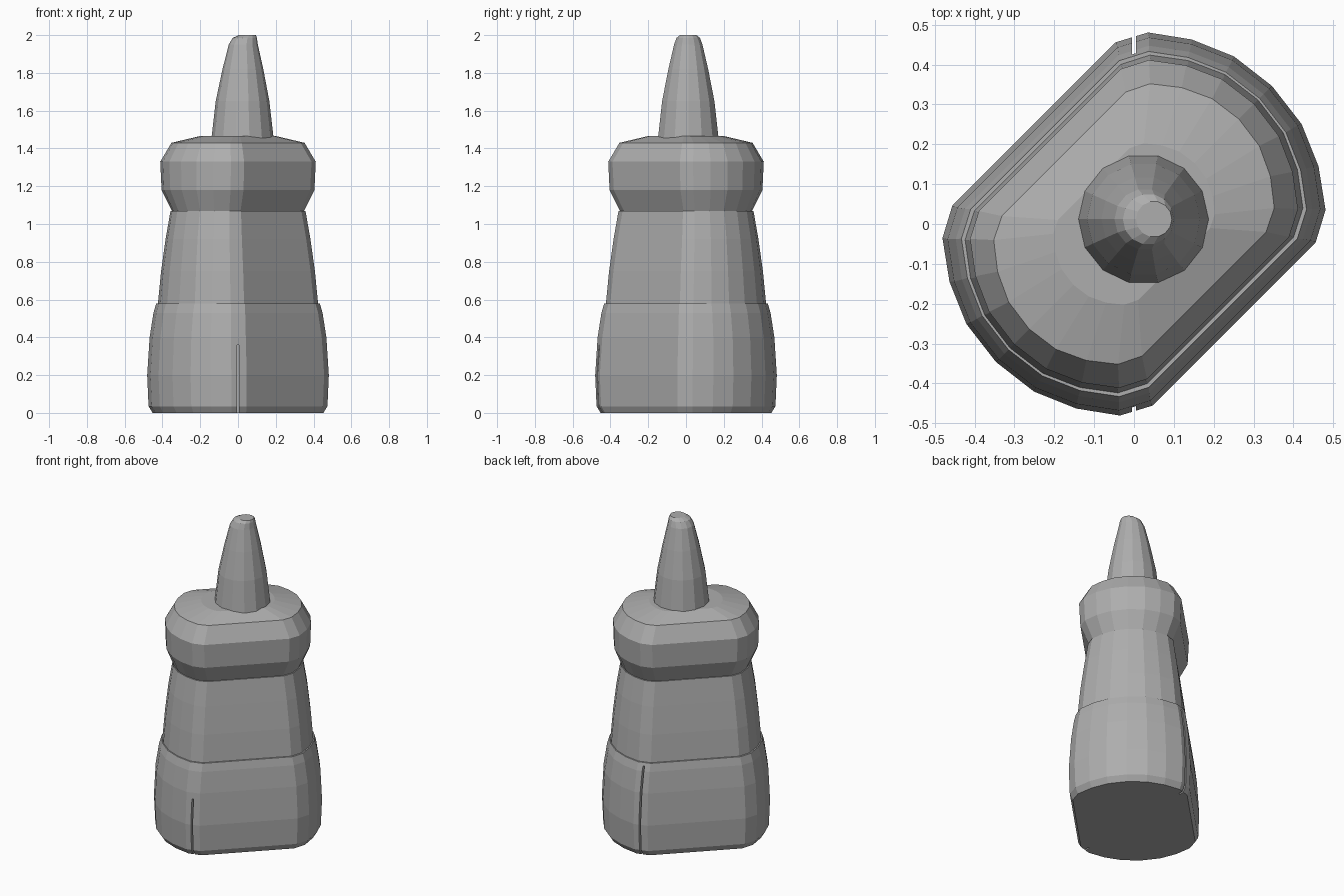
import bpy, bmesh
from math import sin, cos, pi, radians
from mathutils import Matrix, Vector

cube = bpy.data.objects.get("Cube")
if cube:
    bpy.data.objects.remove(cube, do_unlink=True)

grey = bpy.data.materials.new("plain grey")
grey.use_nodes = True
COLOUR = (0.42, 0.42, 0.42, 1)
grey.diffuse_color = COLOUR
grey.node_tree.nodes["Principled BSDF"].inputs["Base Color"].default_value = COLOUR


def add_object(name, bm):
    bmesh.ops.recalc_face_normals(bm, faces=bm.faces)
    mesh = bpy.data.meshes.new(name)
    bm.to_mesh(mesh)
    bm.free()
    mesh.materials.append(grey)
    obj = bpy.data.objects.new(name, mesh)
    bpy.context.collection.objects.link(obj)
    return obj


def loft(name, rings):
    """Skin a stack of equal-sized point rings and cap both ends."""
    bm = bmesh.new()
    loops = [[bm.verts.new(p) for p in ring] for ring in rings]
    for low, high in zip(loops, loops[1:]):
        for i in range(len(low)):
            j = (i + 1) % len(low)
            bm.faces.new((low[i], low[j], high[j], high[i]))
    bm.faces.new(loops[0][::-1])
    bm.faces.new(loops[-1])
    return add_object(name, bm)


# Oval with two flat sides: a quarter outline mirrored both ways
quarter = [(0.49, 0.0), (0.475, 0.12), (0.43, 0.225), (0.365, 0.315), (0.29, 0.355)]
half = quarter + [(-u, v) for u, v in quarter[::-1]]
outline = half + [(u, -v) for u, v in half[-2:0:-1]]
DIAGONAL = Matrix.Rotation(radians(45), 4, 'Z')


def section(z, su, sv):
    return [DIAGONAL @ Vector((u * su, v * sv, z)) for u, v in outline]


# Bottle body in two tiers with a small ledge between them
lower = loft("lower_body", [section(*s) for s in (
    (0.0, 0.94, 0.94), (0.035, 0.985, 0.985), (0.2, 1.0, 1.0),
    (0.4, 0.98, 0.965), (0.53, 0.94, 0.92), (0.58, 0.91, 0.89))])
loft("upper_body", [section(*s) for s in (
    (0.57, 0.9, 0.865), (0.75, 0.87, 0.82), (0.92, 0.83, 0.76), (1.07, 0.78, 0.7))])

# Bulging collar with a gently sloped top
loft("collar", [section(*s) for s in (
    (1.06, 0.76, 0.67), (1.18, 0.86, 0.82), (1.33, 0.87, 0.84),
    (1.43, 0.76, 0.7), (1.465, 0.44, 0.4))])


# Tapered nozzle leaning slightly to one side
def circle(z, r, cx, sides=14):
    return [(cx + r * cos(2 * pi * i / sides), 0.012 + r * sin(2 * pi * i / sides), z)
            for i in range(sides)]


loft("nozzle", [circle(*c) for c in (
    (1.45, 0.165, 0.024), (1.65, 0.142, 0.024), (1.82, 0.108, 0.026),
    (1.95, 0.077, 0.028), (1.985, 0.064, 0.036), (2.0, 0.045, 0.05))])

# Narrow vertical seams cut into the lower body, front and back
bm = bmesh.new()
for side, top in ((-1, 0.36), (1, 0.56)):
    cut = Matrix.Translation((0, side * 0.45, top / 2 - 0.02)) @ Matrix.Diagonal((0.01, 0.08, top + 0.04, 1))
    bmesh.ops.create_cube(bm, size=1, matrix=cut)
cutter = add_object("seam_cutter", bm)
cutter.hide_render = True
mod = lower.modifiers.new("seams", 'BOOLEAN')
mod.operation = 'DIFFERENCE'
mod.solver = 'EXACT'
mod.object = cutter
bpy.context.view_layer.update()
lower.data = bpy.data.meshes.new_from_object(
    lower.evaluated_get(bpy.context.evaluated_depsgraph_get()))
lower.modifiers.clear()
bpy.data.objects.remove(cutter, do_unlink=True)
